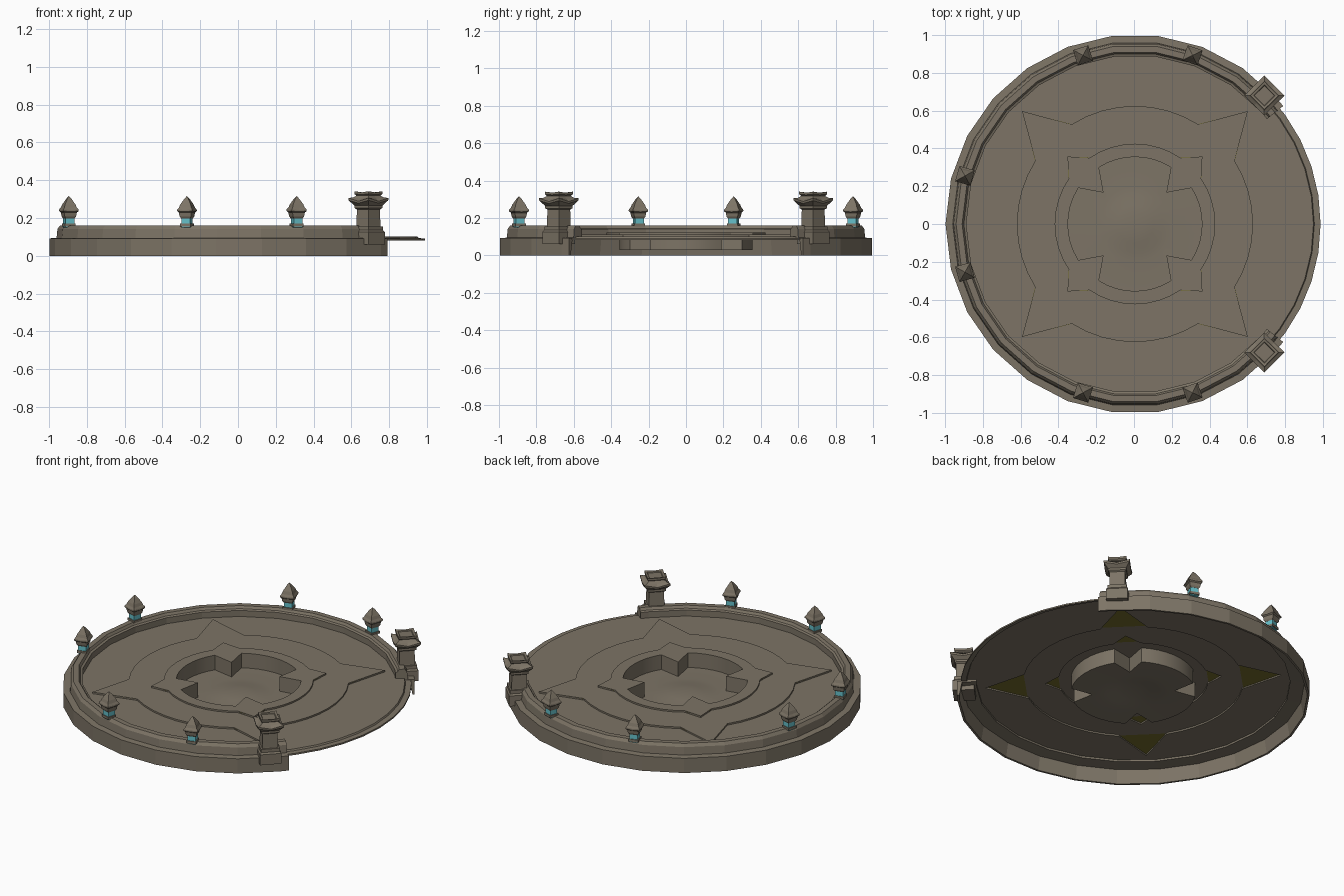
import bpy
from math import sin, cos, radians, degrees, atan2

if "Cube" in bpy.data.objects:
    bpy.data.objects.remove(bpy.data.objects["Cube"])


def material(name, rgb):
    m = bpy.data.materials.new(name)
    m.diffuse_color = (*rgb, 1)
    m.use_nodes = True
    m.node_tree.nodes["Principled BSDF"].inputs["Base Color"].default_value = m.diffuse_color
    return m


STONE = material("warm_grey_stone", (0.205, 0.175, 0.132))
GLOW = material("cyan_glow", (0.13, 0.52, 0.58))
GOLD = material("dark_gold", (0.17, 0.15, 0.025))


def loft(name, loops, mat, cap_start=False, cap_end=False, smooth=False):
    """Skin a list of equal-length closed loops."""
    n = len(loops[0])
    verts = [p for loop in loops for p in loop]
    faces = []
    for k in range(len(loops) - 1):
        for i in range(n):
            j = (i + 1) % n
            faces.append((k * n + i, k * n + j, (k + 1) * n + j, (k + 1) * n + i))
    if cap_start:
        faces.append(tuple(reversed(range(n))))
    if cap_end:
        faces.append(tuple(range((len(loops) - 1) * n, len(loops) * n)))
    me = bpy.data.meshes.new(name)
    me.from_pydata(verts, [], faces)
    me.materials.append(mat)
    ob = bpy.data.objects.new(name, me)
    bpy.context.collection.objects.link(ob)
    if smooth:
        bpy.ops.object.select_all(action='DESELECT')
        ob.select_set(True)
        bpy.context.view_layer.objects.active = ob
        bpy.ops.object.shade_smooth_by_angle(angle=radians(25))
    return ob


def polar(r, deg, z, cx=0.005):
    return (cx + r * cos(radians(deg)), r * sin(radians(deg)), z)


ARC = 8


def star(r, tip, half, z):
    """Circle of radius r with a point of radius tip on each diagonal."""
    pts = []
    for q in range(4):
        a = 45 + 90 * q
        pts.append(polar(tip, a, z))
        for i in range(ARC + 1):
            pts.append(polar(r, a + half + (90 - 2 * half) * i / ARC, z))
    return pts


def circle(r, z):
    return star(r, r, 9, z)


# Floor: stepped edge, two star-shaped tiers and a cross-shaped basin
floor_loops = [
    circle(0.983, 0.082), circle(0.983, 0.092), circle(0.95, 0.093),
    circle(0.945, 0.102),
    star(0.625, 0.845, 12.5, 0.102), star(0.625, 0.845, 12.5, 0.112),
    star(0.425, 0.505, 10.5, 0.112), star(0.425, 0.505, 10.5, 0.122),
    star(0.355, 0.235, 12.5, 0.122), star(0.355, 0.235, 12.5, 0.03),
    circle(0.2, 0.03), circle(0.15, 0.034), circle(0.1, 0.041),
    circle(0.05, 0.046),
]
loft("arena_floor", floor_loops, STONE, cap_end=True, smooth=True)

# Gold inlays under the star points
for label, r, tip, half, z in (("outer", 0.63, 0.84, 12.3, 0.1095),
                               ("inner", 0.43, 0.5, 10.3, 0.1195)):
    for q in range(4):
        a = 45 + 90 * q
        tri = [polar(tip, a, z), polar(r, a - half, z), polar(r, a + half, z)]
        loft(f"{label}_star_inlay_{q}", [tri], GOLD, cap_end=False, cap_start=True)

# Stepped parapet wall, open on the +x side
profile = [(1.003, 0), (1.003, 0.092), (0.965, 0.095), (0.96, 0.142),
           (0.947, 0.16), (0.915, 0.16), (0.906, 0.145), (0.893, 0.14),
           (0.893, 0.09), (0.975, 0.085), (0.99, 0)]
step = 360 / 26
angles = [38.5] + [180 + step * k for k in range(-10, 11)] + [321.5]
loft("parapet_wall", [[polar(r, a, z) for r, z in profile] for a in angles],
     STONE, cap_start=True, cap_end=True)


def square_stack(name, prof, x, y, mat):
    """Square turning: (half side, height, corner lift), facing the centre."""
    t = degrees(atan2(y, x))
    loops = []
    for h, z, lift in prof:
        loop = []
        for i in range(8):
            corner = i % 2
            px, py, pz = polar(h * (2 ** 0.5 if corner else 1), t + 45 * i,
                               z + lift * corner, 0)
            loop.append((x + px, y + py, pz))
        loops.append(loop)
    return loft(name, loops, mat, cap_start=True, cap_end=True)


# Gate pillars with flared roofs
PILLAR = [(0.048, 0.14, 0), (0.045, 0.16, 0), (0.043, 0.245, 0),
          (0.052, 0.252, 0), (0.052, 0.265, 0), (0.074, 0.278, 0.015),
          (0.075, 0.288, 0.018), (0.058, 0.302, 0.006), (0.045, 0.318, 0),
          (0.053, 0.324, 0.003), (0.053, 0.335, 0.006), (0.04, 0.335, 0),
          (0.037, 0.33, 0)]
PLINTH = [(0.062, 0.06, 0), (0.062, 0.125, 0), (0.055, 0.135, 0), (0.055, 0.155, 0)]
# Lanterns: glowing core under a pointed hood
CORE = [(0.024, 0.15, 0), (0.024, 0.205, 0)]
COLLAR = [(0.029, 0.155, 0), (0.029, 0.17, 0)]
HOOD = [(0.025, 0.198, 0), (0.031, 0.208, 0), (0.034, 0.228, 0),
        (0.042, 0.233, 0.004), (0.041, 0.242, 0.004), (0.034, 0.255, 0),
        (0.028, 0.272, 0), (0.012, 0.3, 0), (0.001, 0.315, 0)]

for side, s in (("front", -1), ("back", 1)):
    square_stack(f"{side}_gate_pillar", PILLAR, 0.69, s * 0.68, STONE)
    square_stack(f"{side}_gate_plinth", PLINTH, 0.69, s * 0.68, STONE)
    for k, (x, y) in enumerate(((-0.895, 0.255), (-0.27, 0.893), (0.31, 0.893))):
        square_stack(f"{side}_lantern_core_{k}", CORE, x, s * y, GLOW)
        square_stack(f"{side}_lantern_collar_{k}", COLLAR, x, s * y, STONE)
        square_stack(f"{side}_lantern_hood_{k}", HOOD, x, s * y, STONE)
